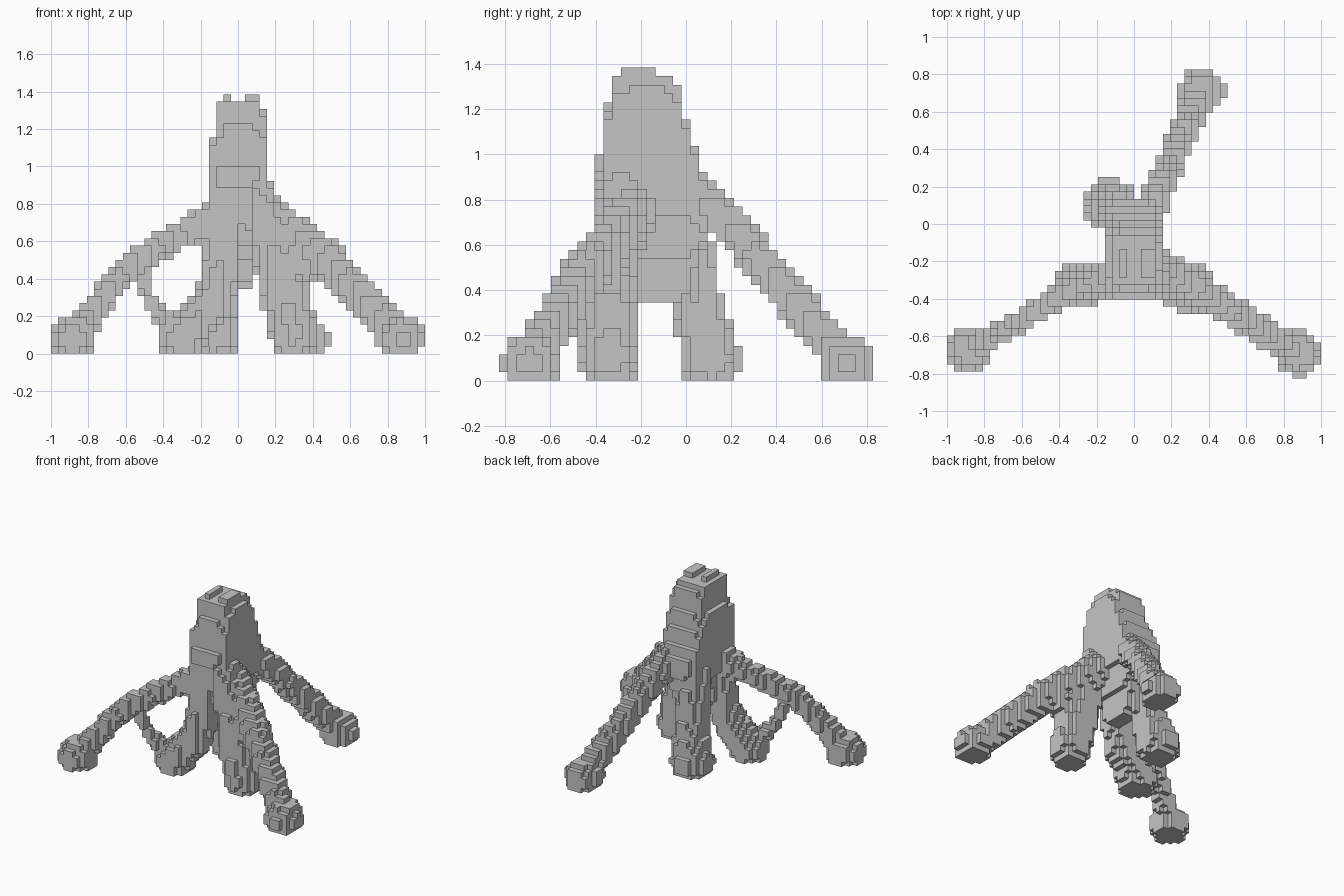
import bpy, bmesh
from mathutils import Vector

cube = bpy.data.objects.get("Cube")
if cube:
    bpy.data.objects.remove(cube, do_unlink=True)

# Block grid: cell size and cell counts
S = 1 / 26
NX, NY, NZ = 52, 43, 36
FOOT_RADIUS = 0.125

grey = bpy.data.materials.new("stone grey")
grey.use_nodes = True
GREY = (0.56, 0.56, 0.56, 1)
grey.diffuse_color = GREY
grey.node_tree.nodes["Principled BSDF"].inputs["Base Color"].default_value = GREY


def corner(i, j, k):
    return Vector(((i - NX / 2) * S, (j - NY / 2) * S, k * S))


def in_limb(p, tall, path):
    """True inside a chain of tapered segments (x, y, z, radius), stretched upright by tall."""
    squash = Vector((1, 1, 1 / tall))
    for a, b in zip(path, path[1:]):
        pa = Vector(a[:3]) * squash
        d = Vector(b[:3]) * squash - pa
        q = p * squash - pa
        t = max(0, min(1, q.dot(d) / d.length_squared))
        if (q - d * t).length < a[3] + (b[3] - a[3]) * t:
            return True
    return False


def in_foot(p, path):
    """True inside the round foot at the lower end of a leg."""
    return (p - Vector(path[-1][:3])).length < FOOT_RADIUS


# Trunk outline by height: z, x min, x max, y min, y max
TRUNK = [
    (0.33, -0.04, 0.07, -0.21, -0.03),
    (0.65, -0.13, 0.11, -0.33, 0.11),
    (0.82, -0.17, 0.15, -0.37, 0.12),
    (0.95, -0.17, 0.16, -0.39, 0.07),
    (1.16, -0.13, 0.16, -0.35, -0.01),
    (1.35, -0.11, 0.12, -0.33, -0.05),
]


def in_trunk(p):
    # Two small ridges on the crown
    if p.z > 1.345:
        return -0.3 < p.y < -0.13 and (-0.08 < p.x < -0.04 or 0.03 < p.x < 0.12)
    # Ledge at the front corner
    if 1.08 < p.z < 1.12 and -0.16 < p.x < 0 and -0.38 < p.y < -0.15:
        return True
    for a, b in zip(TRUNK, TRUNK[1:]):
        if a[0] <= p.z <= b[0]:
            t = (p.z - a[0]) / (b[0] - a[0])
            x0, x1, y0, y1 = (u + (v - u) * t for u, v in zip(a[1:], b[1:]))
            u = (2 * p.x - x0 - x1) / (x1 - x0)
            v = (2 * p.y - y0 - y1) / (y1 - y0)
            return u ** 6 + v ** 6 < 1.1
    return False


# Upright stretch and path of each leg, from the trunk down to the foot
LEGS = {
    "right_long_leg": (1.35, [(-0.08, -0.26, 0.74, 0.09), (-0.3, -0.33, 0.64, 0.06),
                              (-0.58, -0.5, 0.47, 0.06), (-0.72, -0.58, 0.3, 0.06),
                              (-0.88, -0.67, 0.08, 0.08)]),
    "left_long_leg": (1.45, [(0.06, -0.2, 0.8, 0.1), (0.25, -0.29, 0.66, 0.09),
                             (0.47, -0.43, 0.5, 0.085), (0.87, -0.69, 0.08, 0.08)]),
    "back_long_leg": (1.25, [(0.05, -0.03, 0.86, 0.09), (0.13, 0.18, 0.7, 0.075),
                             (0.36, 0.71, 0.08, 0.08)]),
    "right_short_leg": (1, [(-0.09, -0.29, 0.95, 0.08), (-0.08, -0.28, 0.55, 0.1),
                            (-0.13, -0.31, 0.27, 0.1), (-0.3, -0.33, 0.08, 0.12)]),
    "left_short_leg": (1, [(0.07, -0.29, 0.98, 0.08), (0.25, -0.33, 0.32, 0.13),
                           (0.3, -0.34, 0.1, 0.13)]),
    "back_short_leg": (1, [(-0.07, -0.02, 0.82, 0.1), (-0.09, 0.06, 0.3, 0.11),
                           (-0.13, 0.11, 0.1, 0.14)]),
}

# Web between the left legs and thin strand between the right legs
LINKS = {
    "left_web": (1.2, [(0.18, -0.3, 0.6, 0.11), (0.36, -0.36, 0.46, 0.085)]),
    "right_strand": (1, [(-0.52, -0.46, 0.42, 0.04), (-0.46, -0.41, 0.26, 0.04),
                         (-0.34, -0.34, 0.11, 0.06)]),
}


def part_at(p):
    """Name of the first part that holds the point."""
    if in_trunk(p):
        return "trunk"
    for name, (tall, path) in LEGS.items():
        if in_limb(p, tall, path) or in_foot(p, path):
            return name
    for name, (tall, path) in LINKS.items():
        if in_limb(p, tall, path):
            return name
    return None


owner = {}
for i in range(NX):
    for j in range(NY):
        for k in range(NZ):
            part = part_at(corner(i + 0.5, j + 0.5, k + 0.5))
            if part:
                owner[i, j, k] = part


def build(name):
    """Make the outer block faces of one part."""
    bm = bmesh.new()
    verts = {}
    for cell in [c for c, n in owner.items() if n == name]:
        for axis in range(3):
            for side in (0, 1):
                nb = list(cell)
                nb[axis] += 2 * side - 1
                if tuple(nb) in owner:
                    continue
                ring = []
                for u, v in ((0, 0), (1, 0), (1, 1), (0, 1)):
                    c = list(cell)
                    c[axis] += side
                    c[(axis + 1) % 3] += u
                    c[(axis + 2) % 3] += v
                    c = tuple(c)
                    if c not in verts:
                        verts[c] = bm.verts.new(corner(*c))
                    ring.append(verts[c])
                bm.faces.new(ring if side else ring[::-1])
    mesh = bpy.data.meshes.new(name)
    bm.to_mesh(mesh)
    bm.free()
    mesh.materials.append(grey)
    bpy.context.collection.objects.link(bpy.data.objects.new(name, mesh))


for part in ["trunk", *LEGS, *LINKS]:
    build(part)
